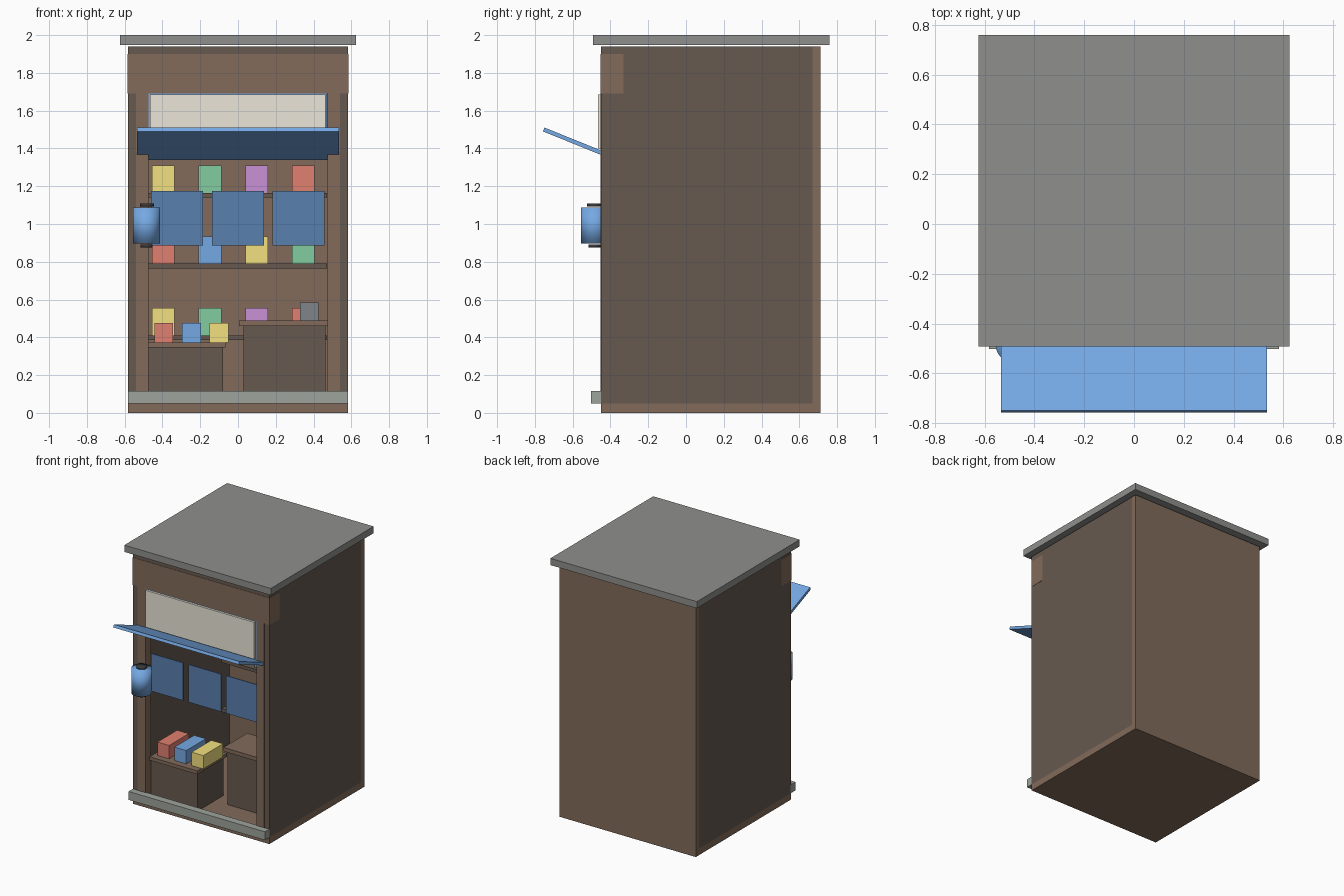
import bpy, math

if "Cube" in bpy.data.objects:
    bpy.data.objects.remove(bpy.data.objects["Cube"])


def mat(name, *rgb):
    """Material from display-space colour."""
    m = bpy.data.materials.new(name)
    m.diffuse_color = [((c + .055) / 1.055) ** 2.4 for c in rgb] + [1]
    m.use_nodes = True
    m.node_tree.nodes["Principled BSDF"].inputs["Base Color"].default_value = m.diffuse_color
    return m


WOOD = mat("wood", 0.51, 0.42, 0.355)
DARK = mat("dark_wood", 0.40, 0.35, 0.31)
ROOF = mat("slate", 0.56, 0.56, 0.55)
STONE = mat("stone", 0.62, 0.64, 0.61)
BLUE = mat("blue", 0.46, 0.66, 0.89)
CLOTH = mat("cloth", 0.35, 0.50, 0.68)
CREAM = mat("cream", 0.92, 0.90, 0.85)
IRON = mat("iron", 0.22, 0.22, 0.23)
STEEL = mat("steel", 0.50, 0.52, 0.54)
RED = mat("red", 0.88, 0.50, 0.44)
GREEN = mat("green", 0.51, 0.80, 0.62)
YELLOW = mat("yellow", 0.95, 0.88, 0.50)
PURPLE = mat("purple", 0.79, 0.57, 0.84)


def box(name, x, y, z, m):
    """Box from (min, max) ranges on each axis."""
    bpy.ops.mesh.primitive_cube_add(size=1)
    o = bpy.context.object
    o.name = name
    o.location = [(a + b) / 2 for a, b in (x, y, z)]
    o.scale = [b - a for a, b in (x, y, z)]
    bpy.ops.object.transform_apply(location=False, rotation=False, scale=True)
    o.data.materials.append(m)
    return o


def cyl(name, r, x, y, z0, z1, m):
    """Upright cylinder, shaded fully smooth."""
    bpy.ops.mesh.primitive_cylinder_add(vertices=24, radius=r, depth=z1 - z0,
                                        location=(x, y, (z0 + z1) / 2))
    o = bpy.context.object
    o.name = name
    o.data.materials.append(m)
    bpy.ops.object.shade_smooth()
    return o


# Shell: floor, walls, ceiling, roof
box("floor", (-.582, .582), (-.45, .712), (0, .05), WOOD)
box("back_wall", (-.582, .582), (.67, .712), (.05, 1.94), WOOD)
box("ceiling", (-.582, .582), (-.45, .67), (1.90, 1.94), DARK)
box("roof", (-.625, .625), (-.493, .76), (1.948, 2.0), ROOF)
for side, s in (("left", -1), ("right", 1)):
    box(side + "_wall", sorted((s * .54, s * .582)), (-.45, .67), (.05, 1.90), DARK)
    box(side + "_post", sorted((s * .475, s * .54)), (-.452, -.385), (.05, 1.69), WOOD)

# Front header, threshold, sign and awning
box("header", (-.584, .584), (-.452, -.33), (1.69, 1.90), WOOD)
box("threshold", (-.582, .582), (-.503, -.445), (.05, .115), STONE)
box("sign_frame", (-.475, .472), (-.449, -.43), (1.39, 1.694), BLUE)
box("sign_board", (-.465, .462), (-.466, -.44), (1.40, 1.685), CREAM)
awning = box("awning", (-.535, .535), (-.768, -.366), (1.414, 1.436), BLUE)
awning.rotation_euler.x = -math.radians(22)

# Hanging cloth panels
for i, x in enumerate((-.46, -.138, .182)):
    box(f"curtain_{i + 1}", (x, x + .275), (-.405, -.397), (.885, 1.175), CLOTH)

# Lantern
cyl("lantern_body", .072, -.484, -.485, .897, 1.087, BLUE)
cyl("lantern_top_cap", .038, -.482, -.485, 1.092, 1.108, IRON)
cyl("lantern_bottom_cap", .032, -.484, -.485, .875, .892, IRON)

# Back shelves with goods
rows = ((.41, (YELLOW, GREEN, PURPLE, RED)),
        (.79, (RED, BLUE, YELLOW, GREEN)),
        (1.165, (YELLOW, GREEN, PURPLE, RED)))
for r, (z, colours) in enumerate(rows):
    box(f"shelf_{r + 1}", (-.475, .472), (.475, .67), (z - .025, z), DARK)
    for c, m in enumerate(colours):
        x = -.395 + c * .247
        box(f"shelf_goods_{r + 1}_{c + 1}", (x - .06, x + .06), (.50, .64),
            (z, z + .145), m)

# Low display counter with three boxes
box("display_body", (-.475, -.08), (-.38, -.06), (.05, .345), DARK)
box("display_top", (-.475, -.065), (-.40, -.04), (.345, .372), WOOD)
for i, m in enumerate((RED, BLUE, YELLOW)):
    x = -.393 + i * .146
    box(f"display_box_{i + 1}", (x - .05, x + .05), (-.35, -.11), (.372, .475), m)

# Till counter
box("counter_body", (.03, .462), (-.17, .09), (.05, .46), DARK)
box("counter_top", (.005, .475), (-.185, .105), (.46, .49), WOOD)
box("till", (.328, .427), (-.09, .01), (.49, .585), STEEL)
